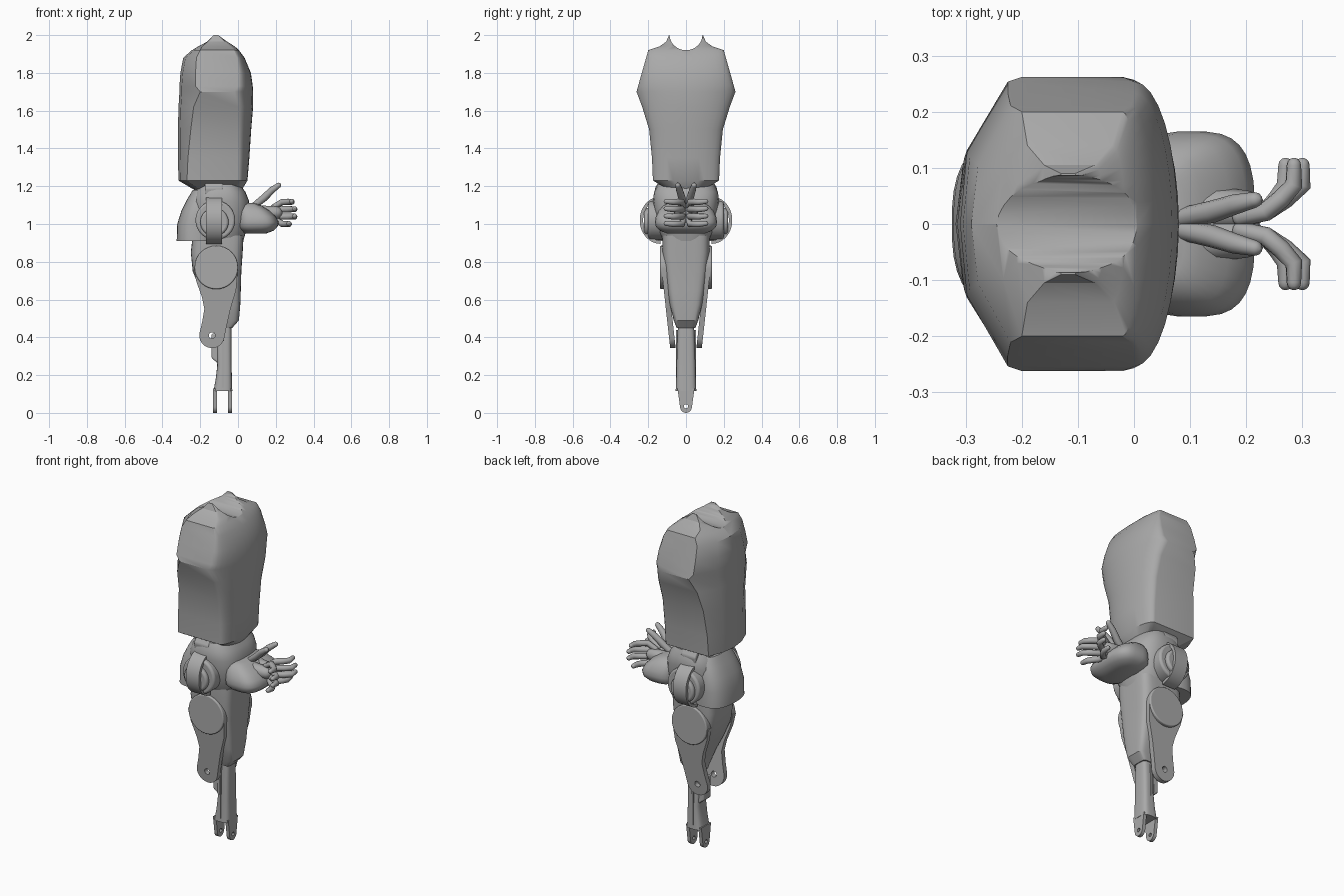
import bpy, bmesh, math
from mathutils import Vector

if "Cube" in bpy.data.objects:
    bpy.data.objects.remove(bpy.data.objects["Cube"], do_unlink=True)

grey = bpy.data.materials.new("plain grey")
grey.use_nodes = True
grey.diffuse_color = (0.4, 0.4, 0.4, 1)
grey.node_tree.nodes["Principled BSDF"].inputs["Base Color"].default_value = (0.4, 0.4, 0.4, 1)


def finish(name, bm, angle=30):
    bmesh.ops.recalc_face_normals(bm, faces=bm.faces)
    me = bpy.data.meshes.new(name)
    bm.to_mesh(me)
    bm.free()
    ob = bpy.data.objects.new(name, me)
    bpy.context.collection.objects.link(ob)
    me.materials.append(grey)
    bpy.ops.object.select_all(action='DESELECT')
    ob.select_set(True)
    bpy.context.view_layer.objects.active = ob
    bpy.ops.object.shade_smooth_by_angle(angle=math.radians(angle))
    return ob


def loft(name, rings, angle=30):
    bm = bmesh.new()
    vs = [[bm.verts.new(p) for p in r] for r in rings]
    n = len(vs[0])
    for a, b in zip(vs, vs[1:]):
        for i in range(n):
            bm.faces.new((a[i], a[(i + 1) % n], b[(i + 1) % n], b[i]))
    bm.faces.new(vs[0])
    bm.faces.new(vs[-1])
    return finish(name, bm, angle)


def oval(z, x0, x1, y, power=2.0, n=32):
    """Horizontal superellipse ring."""
    pts = []
    for i in range(n):
        t = 2 * math.pi * (i + 0.5) / n
        c, s = math.cos(t), math.sin(t)
        pts.append(((x0 + x1) / 2 + (x1 - x0) / 2 * math.copysign(abs(c) ** (2 / power), c),
                    y * math.copysign(abs(s) ** (2 / power), s), z))
    return pts


def prism(name, pts, h0, h1, axis='y', shear=0.0):
    """Extrude a 2D outline along x or y; shear tilts it outward with height."""
    def put(p, h):
        return (h, p[0], p[1]) if axis == 'x' else (p[0], h + shear * p[1], p[1])
    return loft(name, [[put(p, h0) for p in pts], [put(p, h1) for p in pts]])


def circle(cx, cz, rx, rz=None, n=32, a0=0, a1=360):
    full = a1 - a0 == 360
    return [(cx + rx * math.cos(t), cz + (rz or rx) * math.sin(t)) for t in
            (math.radians(a0 + (a1 - a0) * i / (n if full else n - 1)) for i in range(n))]


def cut(ob, cutter):
    m = ob.modifiers.new("cut", 'BOOLEAN')
    m.operation, m.solver, m.object = 'DIFFERENCE', 'EXACT', cutter
    cutter.hide_render = True
    bpy.ops.object.select_all(action='DESELECT')
    ob.select_set(True)
    bpy.context.view_layer.objects.active = ob
    bpy.ops.object.modifier_apply(modifier="cut")
    bpy.data.objects.remove(cutter, do_unlink=True)


def bevel(ob, width, segments=3):
    m = ob.modifiers.new("bevel", 'BEVEL')
    m.width, m.segments, m.limit_method = width, segments, 'ANGLE'


def tube(name, pts, radii):
    """Rounded tapering limb along a smooth path."""
    cu = bpy.data.curves.new(name, 'CURVE')
    cu.dimensions, cu.bevel_depth, cu.bevel_resolution = '3D', 1.0, 3
    cu.use_fill_caps = True
    sp = cu.splines.new('POLY')
    fine, rad = [], []
    vecs = [Vector(p) for p in pts]
    first, last = (vecs[1] - vecs[0]).normalized(), (vecs[-1] - vecs[-2]).normalized()
    for k in (0, 0.4, 0.75):
        fine.append(vecs[0] - first * radii[0] * (1 - k))
        rad.append(radii[0] * max(0.1, math.sqrt(1 - (1 - k) ** 2)))
    for v, r in zip(vecs, radii):
        fine.append(v)
        rad.append(r)
    for k in (0.5, 0.85, 1):
        fine.append(vecs[-1] + last * radii[-1] * k)
        rad.append(radii[-1] * max(0.1, math.sqrt(1 - k * k)))
    sp.points.add(len(fine) - 1)
    for p, v, r in zip(sp.points, fine, rad):
        p.co = (*v, 1)
        p.radius = r
    sp.use_smooth = True
    ob = bpy.data.objects.new(name, cu)
    bpy.context.collection.objects.link(ob)
    cu.materials.append(grey)


# Torso shell: faceted at -x, rounded at +x, flat shoulder cuts at both y sides
def torso_ring(z, x0, x1, y, xa, xb):
    half = [(x0, 0), (x0 + 0.012, 0.5 * y), (xa, y), (xb, y)]
    for i in range(1, 8):
        t = math.pi / 2 * i / 8
        half.append((xb + (x1 - xb) * math.sin(t), y * math.cos(t)))
    half.append((x1, 0))
    return [(x, v, z) for x, v in half] + [(x, -v, z) for x, v in half[-2:0:-1]]


torso = loft("torso_shell", [torso_ring(*r) for r in (
    (1.18, -0.23, 0.02, 0.09, -0.20, -0.03),
    (1.23, -0.315, 0.05, 0.175, -0.27, 0.0),
    (1.35, -0.318, 0.06, 0.18, -0.265, 0.0),
    (1.50, -0.318, 0.07, 0.195, -0.25, 0.0),
    (1.62, -0.315, 0.08, 0.232, -0.235, 0.0),
    (1.70, -0.31, 0.08, 0.262, -0.20, -0.02),
    (1.73, -0.31, 0.078, 0.2535, -0.225, 0.0),
    (1.80, -0.305, 0.068, 0.234, -0.225, 0.0),
    (1.88, -0.29, 0.035, 0.211, -0.22, -0.005),
    (1.92, -0.245, 0.005, 0.20, -0.20, -0.02),
    (1.94, -0.22, -0.015, 0.14, -0.19, -0.04),
    (1.965, -0.18, -0.05, 0.105, -0.16, -0.07),
    (2.00, -0.135, -0.10, 0.09, -0.13, -0.105))])
cut(torso, prism("neck_cutter", circle(0, 2.002, 0.087, 0.082), -0.5, 0.5, 'x'))

# Waist core, rear skirt and front pouch
loft("waist_core", [oval(*r, 2.8) for r in (
    (0.88, -0.19, 0.02, 0.10), (0.95, -0.23, 0.04, 0.14), (1.02, -0.25, 0.06, 0.16),
    (1.12, -0.25, 0.06, 0.175), (1.17, -0.23, 0.04, 0.17), (1.21, -0.20, 0.01, 0.15))], 40)
loft("rear_skirt", [oval(*r, 2.6) for r in (
    (0.91, -0.325, -0.12, 0.15), (1.0, -0.322, -0.12, 0.15), (1.07, -0.30, -0.12, 0.145),
    (1.13, -0.27, -0.12, 0.13), (1.18, -0.24, -0.12, 0.11))], 40)
loft("front_pouch", [oval(*r, 3.2) for r in (
    (0.95, 0.03, 0.15, 0.10), (0.965, 0.01, 0.19, 0.14), (0.985, -0.01, 0.21, 0.16),
    (1.01, -0.01, 0.216, 0.165), (1.04, -0.01, 0.20, 0.16), (1.07, -0.01, 0.17, 0.145),
    (1.10, 0.0, 0.12, 0.12), (1.11, 0.02, 0.09, 0.09))], 50)

# Thigh
loft("thigh", [oval(*r, 5) for r in (
    (0.94, -0.24, 0.03, 0.125), (0.85, -0.25, 0.025, 0.125), (0.75, -0.24, 0.018, 0.115),
    (0.65, -0.20, 0.015, 0.10), (0.57, -0.16, 0.012, 0.085), (0.49, -0.13, 0.005, 0.065),
    (0.45, -0.12, -0.03, 0.05))])

for s, side in ((-1, "front"), (1, "rear")):
    # Hip joint: disc, inner ring, curved strap and top block
    bevel(prism(side + "_hip_disc", circle(-0.12, 1.02, 0.105), s * 0.1, s * 0.2), 0.012)
    bevel(prism(side + "_hip_cap", circle(-0.125, 1.01, 0.075), s * 0.15, s * 0.222), 0.012)
    band = circle(0.135, 1.02, 0.11, 0.125, 24, -90, 90) + circle(0.135, 1.02, 0.092, 0.107, 24, 90, -90)
    prism(side + "_hip_strap", [(s * a, b) for a, b in band], -0.17, -0.085, 'x')
    block = [(0.09, 1.12), (0.155, 1.12), (0.165, 1.19), (0.14, 1.23), (0.09, 1.23)]
    bevel(prism(side + "_hip_block", [(s * a, b) for a, b in block], -0.175, -0.08, 'x'), 0.008)

    # Thigh disc and tapered knee plate
    bevel(prism(side + "_thigh_disc", circle(-0.115, 0.77, 0.115), s * 0.09, s * 0.137), 0.006)
    plate_outline = ([(-0.235, 0.77), (-0.222, 0.70), (-0.19, 0.61), (-0.178, 0.55), (-0.19, 0.48)]
                     + circle(-0.138, 0.41, 0.067, None, 16, 165, 355)
                     + [(-0.06, 0.46), (-0.04, 0.55), (-0.01, 0.65), (0.0, 0.77)])
    plate = prism(side + "_knee_plate", plate_outline, s * 0.017, s * 0.046, 'y', s * 0.11)
    cut(plate, prism("pin_cutter", circle(-0.138, 0.41, 0.017, None, 16), -0.3, 0.3))

    # Shin prongs, one at each x side
    x = -0.122 if s < 0 else -0.042
    prong = prism(("inner" if s > 0 else "outer") + "_ankle_prong",
                  circle(0, 0.035, 0.032, 0.035, 16, 180, 360) + [(0.045, 0.13), (-0.045, 0.13)],
                  x - 0.01, x + 0.01, 'x')
    cut(prong, prism("ankle_cutter", circle(0, 0.035, 0.011, None, 12), -0.3, 0.3, 'x'))

    # Hand: palm, thumb and four outward-curling fingers
    tube(side + "_palm", [(0.07, s * 0.03, 1.05), (0.13, s * 0.028, 1.06), (0.20, s * 0.025, 1.06)],
         [0.03, 0.04, 0.035])
    tube(side + "_thumb", [(0.09, s * 0.012, 1.10), (0.14, s * 0.022, 1.14),
                           (0.18, s * 0.035, 1.18), (0.215, s * 0.043, 1.205)],
         [0.018, 0.02, 0.018, 0.014])
    for i in range(4):
        z, back = 1.0 + 0.039 * i, (0.03, 0.0, 0.0, 0.015)[i]
        tube(side + "_finger_%d" % (i + 1),
             [(0.19, s * 0.012, 1.03 + 0.02 * i), (0.235, s * 0.022, z), (0.27 - back / 2, s * 0.045, z),
              (0.30 - back, s * 0.07, z), (0.30 - back, s * 0.105, z + 0.003)],
             [0.016, 0.017, 0.017, 0.016, 0.013])

# Shin with a split front and rear bar, plus knee stop
loft("shin", [oval(*r, 3.5) for r in (
    (0.46, -0.105, -0.035, 0.043), (0.36, -0.115, -0.034, 0.047), (0.25, -0.11, -0.034, 0.05),
    (0.18, -0.118, -0.032, 0.052), (0.115, -0.13, -0.03, 0.055))])
bevel(prism("knee_stop", [(-0.14, 0.29), (-0.09, 0.25), (-0.09, 0.42), (-0.14, 0.42)], -0.035, 0.035), 0.008)
prism("shin_rib", [(-0.085, 0.13), (-0.075, 0.13), (-0.075, 0.44), (-0.085, 0.44)], -0.054, 0.054)
